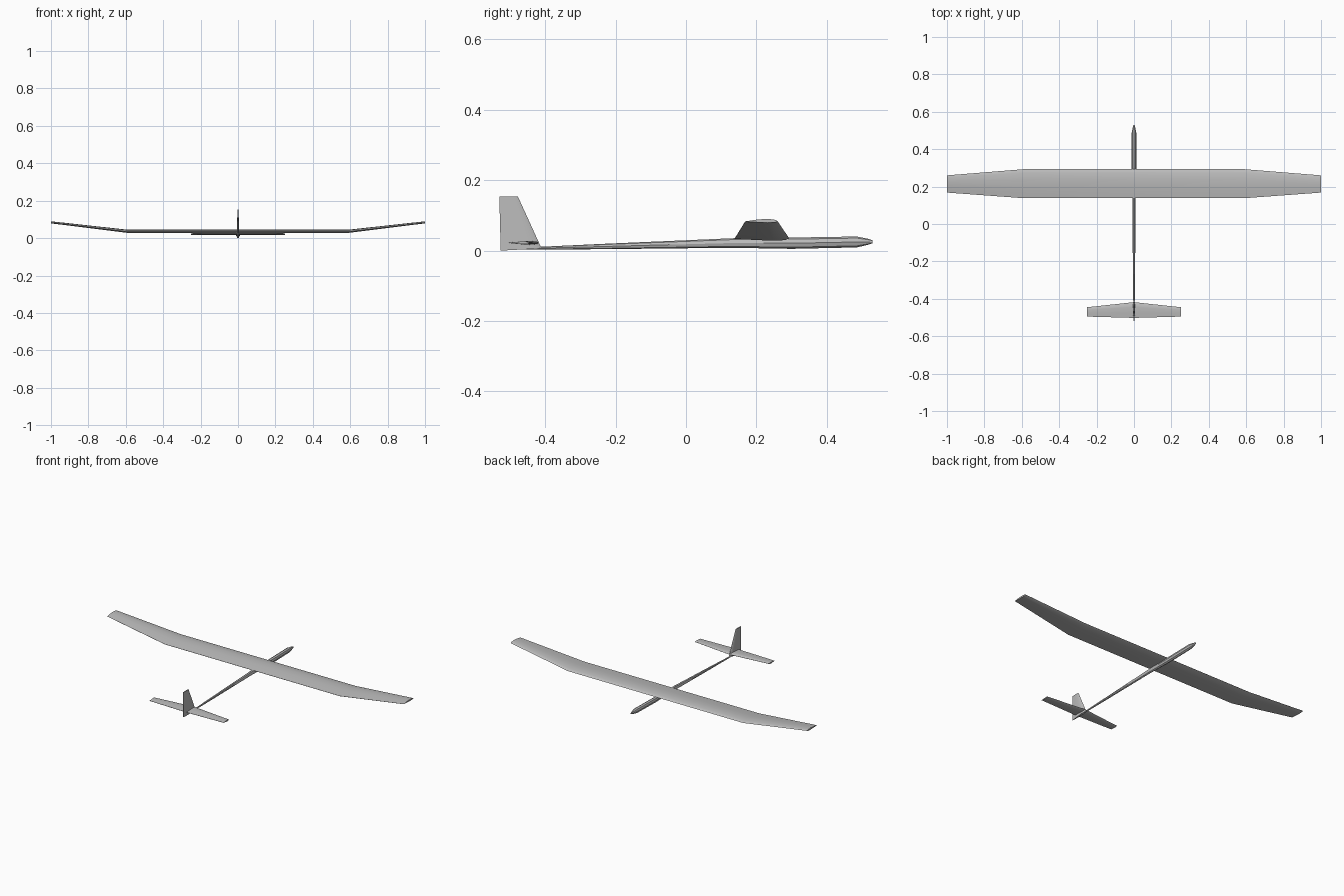
import bpy, bmesh, math
from mathutils import Vector

cube = bpy.data.objects.get("Cube")
if cube:
    bpy.data.objects.remove(cube, do_unlink=True)

grey = bpy.data.materials.new("plain grey")
grey.use_nodes = True
grey.diffuse_color = (0.5, 0.5, 0.5, 1)
grey.node_tree.nodes["Principled BSDF"].inputs["Base Color"].default_value = (0.5, 0.5, 0.5, 1)


def loft(name, rings, angle):
    """Skin a list of equal-length rings and cap both ends."""
    bm = bmesh.new()
    rows = [[bm.verts.new(p) for p in ring] for ring in rings]
    n = len(rows[0])
    for a, b in zip(rows, rows[1:]):
        for i in range(n):
            j = (i + 1) % n
            bm.faces.new((a[i], a[j], b[j], b[i]))
    bm.faces.new(rows[0])
    bm.faces.new(rows[-1])
    bmesh.ops.recalc_face_normals(bm, faces=bm.faces)
    mesh = bpy.data.meshes.new(name)
    bm.to_mesh(mesh)
    bm.free()
    mesh.materials.append(grey)
    obj = bpy.data.objects.new(name, mesh)
    bpy.context.collection.objects.link(obj)
    bpy.ops.object.select_all(action='DESELECT')
    obj.select_set(True)
    bpy.context.view_layer.objects.active = obj
    bpy.ops.object.shade_smooth_by_angle(angle=math.radians(angle))
    return obj


# Aerofoils as (distance along chord, height)
CAMBERED = [(0, .4), (.03, .62), (.12, .85), (.35, 1), (.6, .85), (.85, .55), (1, .36),
            (1, .3), (.6, .12), (.3, 0), (.08, .1)]
SYMMETRIC = [(0, 0), (.06, .32), (.3, .5), (.65, .34), (1, .06),
             (1, -.06), (.65, -.34), (.3, -.5), (.06, -.32)]


def flat_section(foil, x, front, back, z, thick):
    return [(x, front + (back - front) * c, z + h * thick) for c, h in foil]


def upright_section(foil, z, front, back, thick, drop=0):
    return [(h * thick, front + (back - front) * c, z - drop * c) for c, h in foil]


# Main wing with raised, tapered tips
wing = [(-1, .26, .168, .079, .011), (-.59, .293, .138, .028, .017),
        (.59, .293, .138, .028, .017), (1, .26, .168, .079, .011)]
loft("wing", [flat_section(CAMBERED, *s) for s in wing], 40)

# Horizontal tail
tail = [(-.25, -.445, -.495, .022, .008), (0, -.418, -.502, .022, .011),
        (.25, -.445, -.495, .022, .008)]
loft("tailplane", [flat_section(SYMMETRIC, *s) for s in tail], 40)

# Vertical fin
loft("tail_fin", [upright_section(SYMMETRIC, .006, -.41, -.526, .013, .006),
                  upright_section(SYMMETRIC, .153, -.477, -.53, .006)], 40)

# Fuselage: y, half width, bottom, top
body = [(-.47, .003, .004, .009), (-.41, .004, .003, .011), (-.24, .006, .004, .019),
        (.13, .009, .008, .035), (.3, .013, .005, .037), (.485, .013, .009, .04),
        (.515, .007, .016, .034), (.53, .003, .021, .029)]
rings = []
for y, w, low, high in body:
    mid, half = (low + high) / 2, (high - low) / 2
    rings.append([(w * math.cos(k * math.pi / 4), y, mid + half * math.sin(k * math.pi / 4))
                  for k in range(8)])
loft("fuselage", rings, 25)
